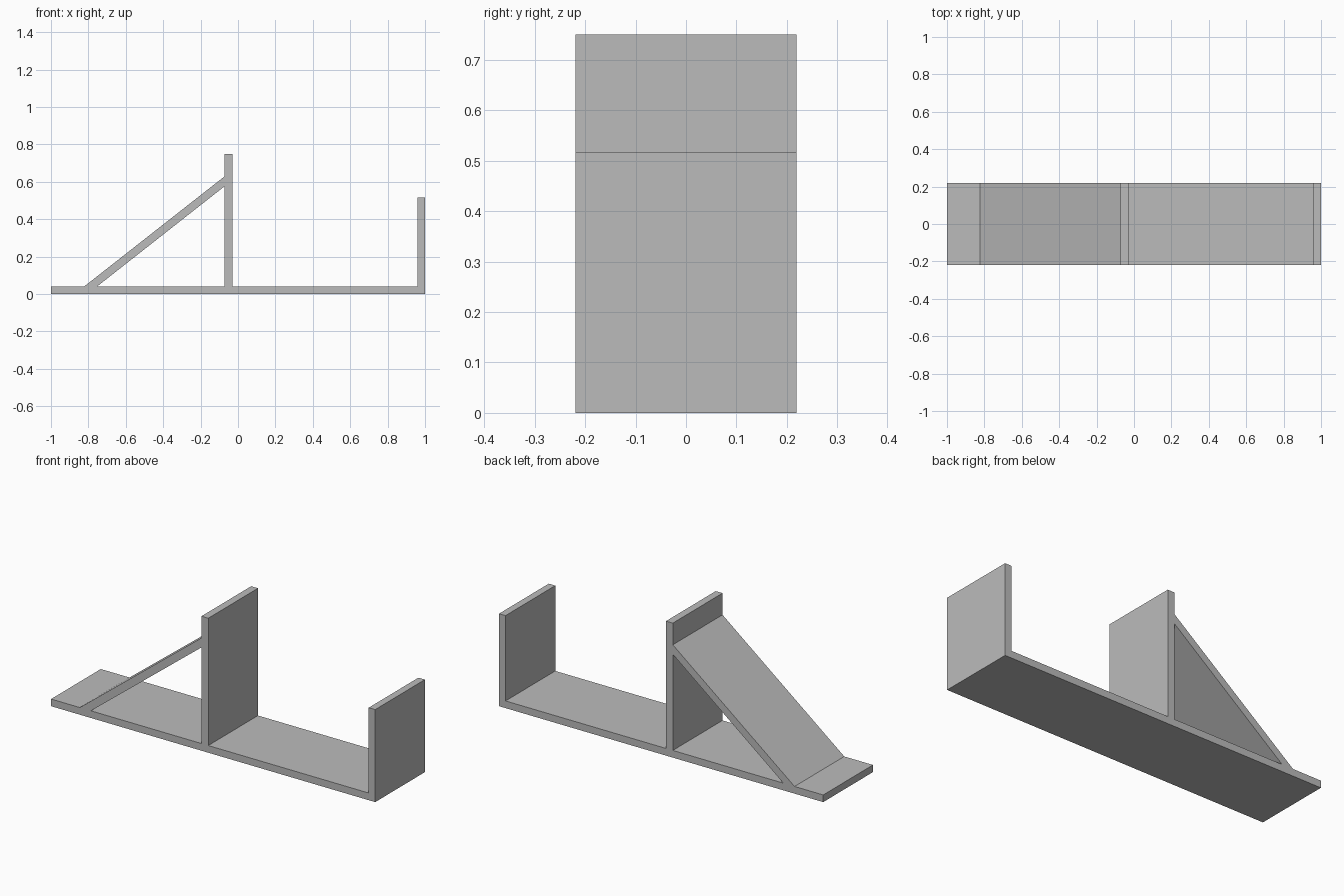
import bpy
import bmesh
from mathutils import Vector

cube = bpy.data.objects.get("Cube")
if cube:
    bpy.data.objects.remove(cube, do_unlink=True)

# Main dimensions
HALF_DEPTH = 0.219
BASE = 0.04                           # base plate thickness
POST_L, POST_R, POST_TOP = -0.072, -0.03, 0.75
WALL_L, WALL_TOP = 0.96, 0.516
FOOT_OUT, FOOT_IN = -0.823, -0.754    # brace foot on the base
BRACE_OUT, BRACE_IN = 0.629, 0.576    # brace heights on the post

# Side profile: base, end wall, post and sloping brace in one outline
outline = [
    (-1, 0), (1, 0), (1, WALL_TOP), (WALL_L, WALL_TOP), (WALL_L, BASE),
    (POST_R, BASE), (POST_R, POST_TOP), (POST_L, POST_TOP),
    (POST_L, BRACE_OUT), (FOOT_OUT, BASE), (-1, BASE),
]
# Triangular opening under the brace
opening = [(FOOT_IN, BASE), (POST_L, BASE), (POST_L, BRACE_IN)]


def add_loop(bm, points):
    verts = [bm.verts.new((x, -HALF_DEPTH, z)) for x, z in points]
    return [bm.edges.new((v, verts[i - 1])) for i, v in enumerate(verts)]


# Fill the profile around the opening and extrude it through the depth
bm = bmesh.new()
edges = add_loop(bm, outline) + add_loop(bm, opening)
bmesh.ops.triangle_fill(bm, edges=edges, use_beauty=True, normal=Vector((0, -1, 0)))
result = bmesh.ops.extrude_face_region(bm, geom=bm.faces[:], use_keep_orig=True)
moved = [g for g in result["geom"] if isinstance(g, bmesh.types.BMVert)]
bmesh.ops.translate(bm, verts=moved, vec=(0, 2 * HALF_DEPTH, 0))
bmesh.ops.recalc_face_normals(bm, faces=bm.faces[:])

mesh = bpy.data.meshes.new("braced_stand")
bm.to_mesh(mesh)
bm.free()
stand = bpy.data.objects.new("braced_stand", mesh)
bpy.context.collection.objects.link(stand)

# Plain grey
grey = bpy.data.materials.new("plain_grey")
grey.use_nodes = True
colour = (0.5, 0.5, 0.5, 1)
grey.diffuse_color = colour
grey.node_tree.nodes["Principled BSDF"].inputs["Base Color"].default_value = colour
mesh.materials.append(grey)
